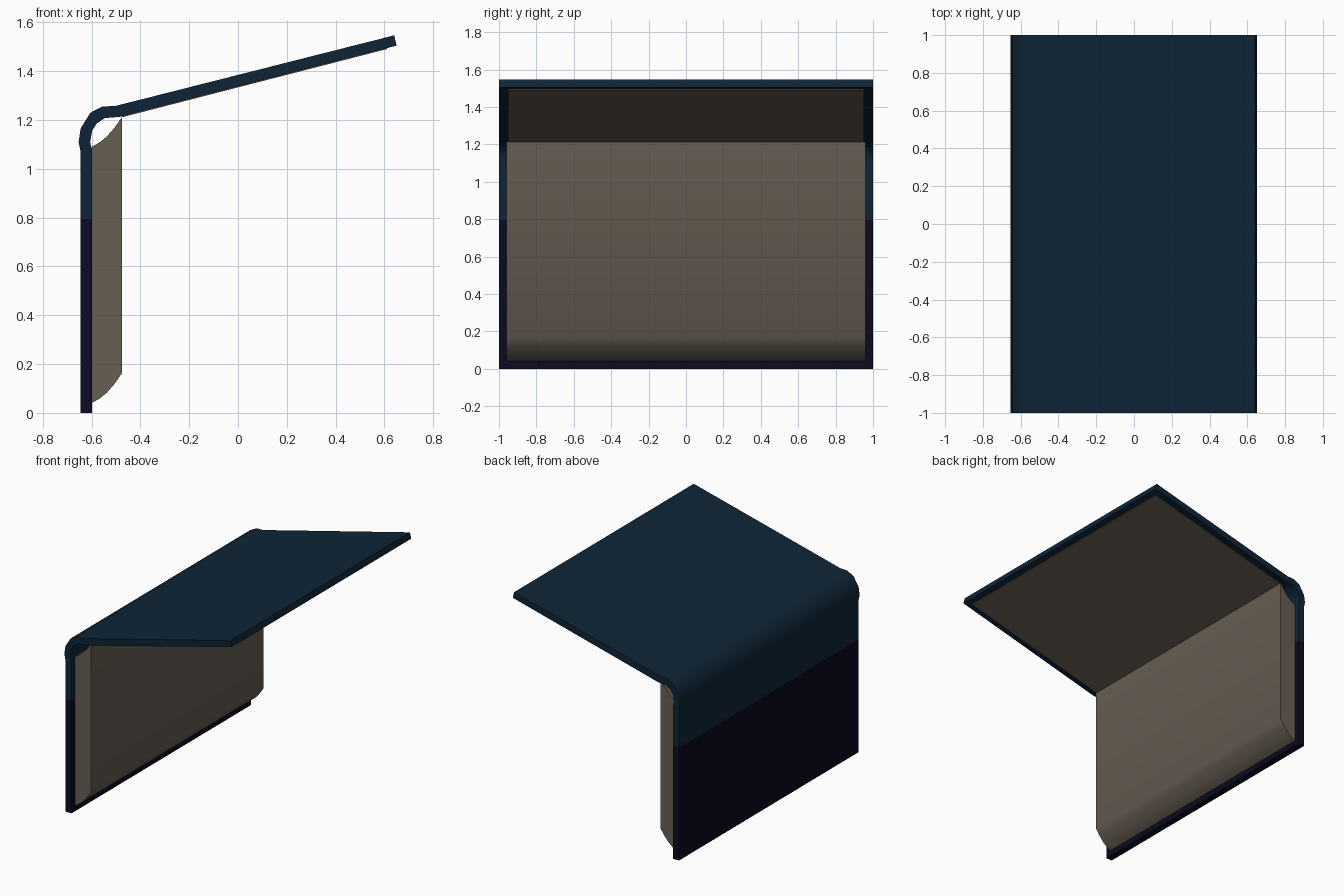
import bpy, bmesh, math

if "Cube" in bpy.data.objects:
    bpy.data.objects.remove(bpy.data.objects["Cube"])


def mat(name, r, g, b):
    m = bpy.data.materials.new(name)
    m.diffuse_color = (r, g, b, 1)
    m.use_nodes = True
    m.node_tree.nodes["Principled BSDF"].inputs["Base Color"].default_value = m.diffuse_color
    return m


navy = mat("navy", 0.0045, 0.018, 0.038)
dark = mat("dark indigo", 0.0035, 0.003, 0.014)
taupe = mat("taupe", 0.135, 0.112, 0.087)


def ribbon(name, side_a, side_b, half_width, mats, rule=None):
    """Band between two matching (x, z) point rows, extruded along y."""
    bm = bmesh.new()
    rows = [[[bm.verts.new((x, y, z)) for x, z in side] for y in (-half_width, half_width)]
            for side in (side_a, side_b)]
    (a0, a1), (b0, b1) = rows
    n = len(side_a)
    for i in range(n - 1):
        for p, q in ((a0, a1), (a1, b1), (b1, b0), (b0, a0)):
            bm.faces.new((p[i], p[i + 1], q[i + 1], q[i]))
    for i in (0, n - 1):
        bm.faces.new((a0[i], a1[i], b1[i], b0[i]))
    bmesh.ops.recalc_face_normals(bm, faces=bm.faces)
    for f in bm.faces:
        f.smooth = True
        if rule:
            f.material_index = rule(f.calc_center_median())
    me = bpy.data.meshes.new(name)
    bm.to_mesh(me)
    bm.free()
    for m in mats:
        me.materials.append(m)
    me.set_sharp_from_angle(angle=math.radians(40))
    ob = bpy.data.objects.new(name, me)
    bpy.context.collection.objects.link(ob)
    return ob


# bent outer shell: upright back, rounded corner, sloping top
outer = [(-.645, 0), (-.645, .795), (-.645, 1.07), (-.653, 1.11), (-.645, 1.165),
         (-.605, 1.23), (-.555, 1.256), (-.505, 1.257), (.64, 1.547)]
inner = [(-.598, 0), (-.598, .795), (-.598, 1.07), (-.606, 1.11), (-.598, 1.155),
         (-.58, 1.185), (-.545, 1.208), (-.485, 1.213), (.65, 1.505)]
ribbon("bent_shell", outer, inner, 1.0, [navy, dark], lambda c: 1 if c.z < .795 else 0)

# padded panel on the upright, with curved upper and lower ends
curve = [(-.6, .04), (-.568, .058), (-.537, .083), (-.505, .12), (-.475, .163)]
ribbon("upright_pad", curve, [(x, z + 1.05) for x, z in curve], .96, [taupe])

# thin lining under the sloping top
slope = (1.505 - 1.213) / (.65 + .485)
line = [(x, 1.213 + slope * (x + .485)) for x in (-.475, .61)]
ribbon("top_lining", [(x, z + .01) for x, z in line],
       [(x, z - .004) for x, z in line], .953, [taupe])
